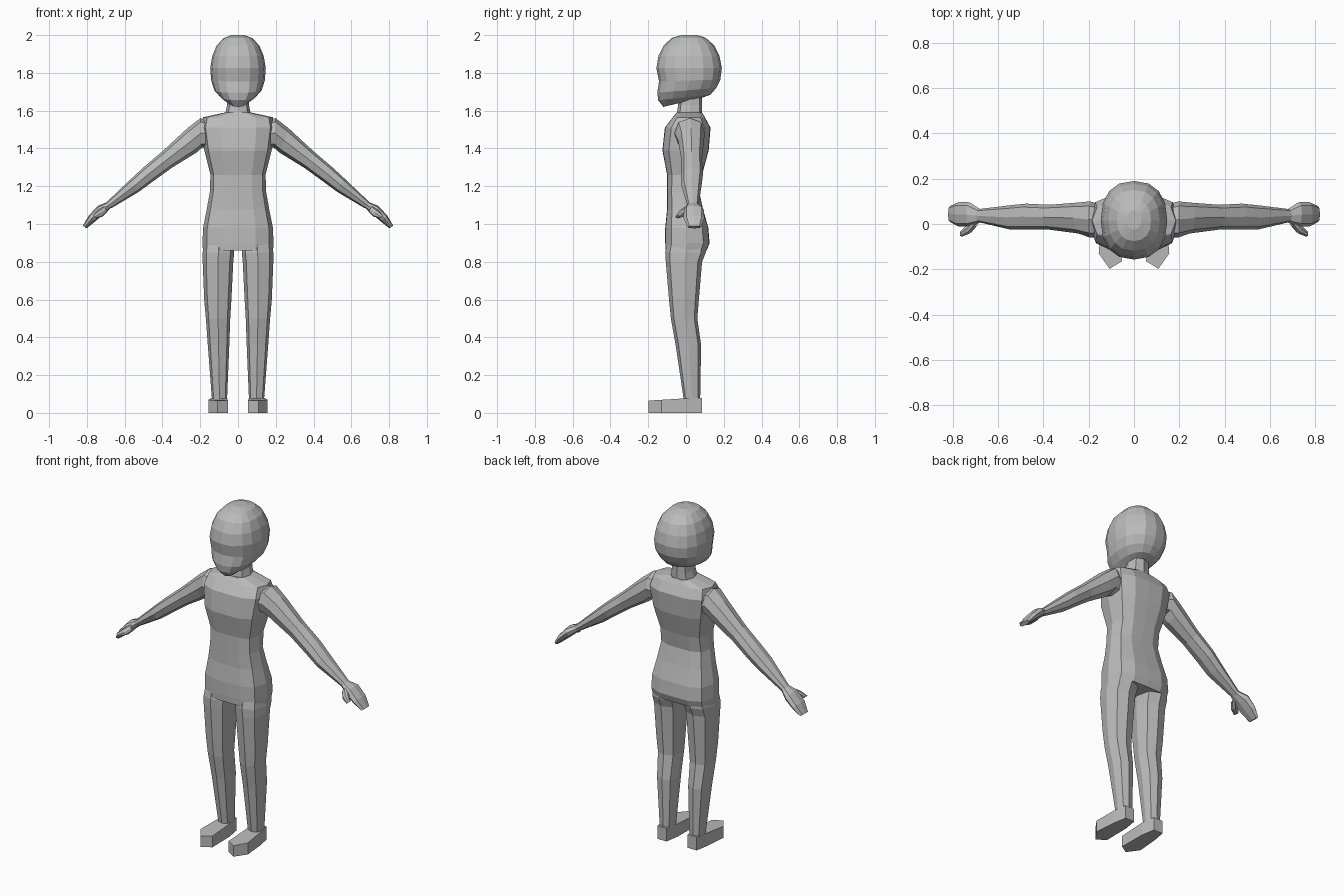
import bpy, bmesh, math

grey = bpy.data.materials.new("plain_grey")
grey.diffuse_color = (0.5, 0.5, 0.5, 1)


def loft(name, rings, cap_start=True, cap_end=True):
    """Skin a list of equal-length point rings."""
    bm = bmesh.new()
    rows = [[bm.verts.new(p) for p in r] for r in rings]
    n = len(rows[0])
    for a, b in zip(rows, rows[1:]):
        for i in range(n):
            j = (i + 1) % n
            bm.faces.new((a[i], a[j], b[j], b[i]))
    if cap_start:
        bm.faces.new(rows[0][::-1])
    if cap_end:
        bm.faces.new(rows[-1])
    bmesh.ops.recalc_face_normals(bm, faces=bm.faces)
    me = bpy.data.meshes.new(name)
    bm.to_mesh(me)
    bm.free()
    me.materials.append(grey)
    ob = bpy.data.objects.new(name, me)
    bpy.context.collection.objects.link(ob)
    return ob


def oval(n, power):
    """Unit super-ellipse, vertices on the axes."""
    pts = []
    for i in range(n):
        a = 2 * math.pi * i / n
        c, s = math.cos(a), math.sin(a)
        pts.append((math.copysign(abs(c) ** (2 / power), c),
                    math.copysign(abs(s) ** (2 / power), s)))
    return pts


def mix(a, b, t):
    return a + (b - a) * t


# Torso: flat front and back, bevelled corners
half = [(0, -1), (0.5, -0.98), (0.88, -0.72), (1, 0), (0.88, 0.72), (0.5, 0.98)]
body = half + [(-x, -y) for x, y in half]
torso = [
    (0.86, 0.186, -0.108, 0.11), (0.90, 0.188, -0.11, 0.125),
    (0.98, 0.185, -0.11, 0.118), (1.08, 0.165, -0.10, 0.09),
    (1.17, 0.149, -0.10, 0.07), (1.26, 0.146, -0.10, 0.085),
    (1.39, 0.178, -0.125, 0.12), (1.51, 0.195, -0.112, 0.13),
    (1.565, 0.185, -0.07, 0.10), (1.59, 0.07, -0.05, 0.085)]
loft("torso", [[(w * x, mix(f, b, (y + 1) / 2), z) for x, y in body]
               for z, w, f, b in torso])

# Neck
loft("neck", [[(w * x, mix(f, 0.086, (y + 1) / 2), z) for x, y in oval(8, 2.6)]
              for z, w, f in [(1.57, 0.07, -0.05), (1.63, 0.058, -0.042),
                              (1.71, 0.055, -0.04)]], False, False)

# Head: half width, front y, back y, front z, back z
head = [
    (0.032, -0.025, 0.06, 2.0, 2.0), (0.075, -0.075, 0.105, 1.985, 1.985),
    (0.113, -0.118, 0.15, 1.945, 1.945), (0.136, -0.146, 0.177, 1.89, 1.89),
    (0.147, -0.157, 0.19, 1.825, 1.825), (0.142, -0.143, 0.182, 1.755, 1.765),
    (0.125, -0.152, 0.16, 1.695, 1.72), (0.092, -0.147, 0.13, 1.655, 1.685),
    (0.045, -0.12, 0.09, 1.62, 1.67)]
loft("head", [[(w * x, mix(f, b, (y + 1) / 2), mix(zf, zb, (y + 1) / 2))
               for x, y in oval(16, 2.35)] for w, f, b, zf, zb in head])

# Limb sections: upper x,z, lower x,z, front y, back y
arm = [
    (0.16, 1.55, 0.16, 1.40, -0.06, 0.09), (0.20, 1.56, 0.19, 1.405, -0.06, 0.10),
    (0.27, 1.505, 0.22, 1.378, -0.042, 0.095), (0.40, 1.385, 0.35, 1.298, -0.025, 0.085),
    (0.50, 1.30, 0.455, 1.222, -0.025, 0.09), (0.565, 1.24, 0.525, 1.17, -0.025, 0.083),
    (0.70, 1.112, 0.672, 1.083, 0.008, 0.066)]
hand = [
    (0.695, 1.115, 0.672, 1.085, 0.005, 0.068), (0.742, 1.097, 0.712, 1.05, -0.012, 0.096),
    (0.79, 1.045, 0.758, 1.012, -0.012, 0.097), (0.822, 0.99, 0.802, 0.977, 0.008, 0.08)]
thumb = [
    (0.71, 1.095, 0.69, 1.065, -0.012, 0.03), (0.738, 1.075, 0.715, 1.04, -0.042, 0.005),
    (0.77, 1.045, 0.752, 1.03, -0.056, -0.03)]
# Leg sections: z, inner x, outer x, front y, back y
leg = [
    (0.90, 0.03, 0.18, -0.10, 0.105), (0.85, 0.02, 0.187, -0.11, 0.105),
    (0.80, 0.025, 0.187, -0.107, 0.085), (0.60, 0.035, 0.179, -0.09, 0.068),
    (0.50, 0.041, 0.17, -0.08, 0.06), (0.36, 0.046, 0.16, -0.055, 0.08),
    (0.07, 0.058, 0.138, -0.012, 0.075)]
# Foot outline
foot = [(0.07, 0.085), (0.13, 0.085), (0.145, 0.0), (0.156, -0.13),
        (0.108, -0.198), (0.054, -0.165), (0.056, 0.0)]

for side, s in (("left", 1), ("right", -1)):
    for part, secs in (("arm", arm), ("hand", hand), ("thumb", thumb)):
        loft(f"{side}_{part}", [
            [(s * mix(lx, ux, (u + 1) / 2), mix(f, b, (v + 1) / 2),
              mix(lz, uz, (u + 1) / 2)) for u, v in oval(8, 2.3)]
            for ux, uz, lx, lz, f, b in secs], False, part != "arm")
    loft(f"{side}_leg", [
        [(s * mix(i, o, (u + 1) / 2), mix(f, b, (v + 1) / 2), z)
         for u, v in oval(8, 2.6)] for z, i, o, f, b in leg], False, False)
    loft(f"{side}_foot", [[(s * x, y, 0) for x, y in foot],
                          [(s * x, y, 0.077 + 0.06 * min(y, 0.03)) for x, y in foot]])
